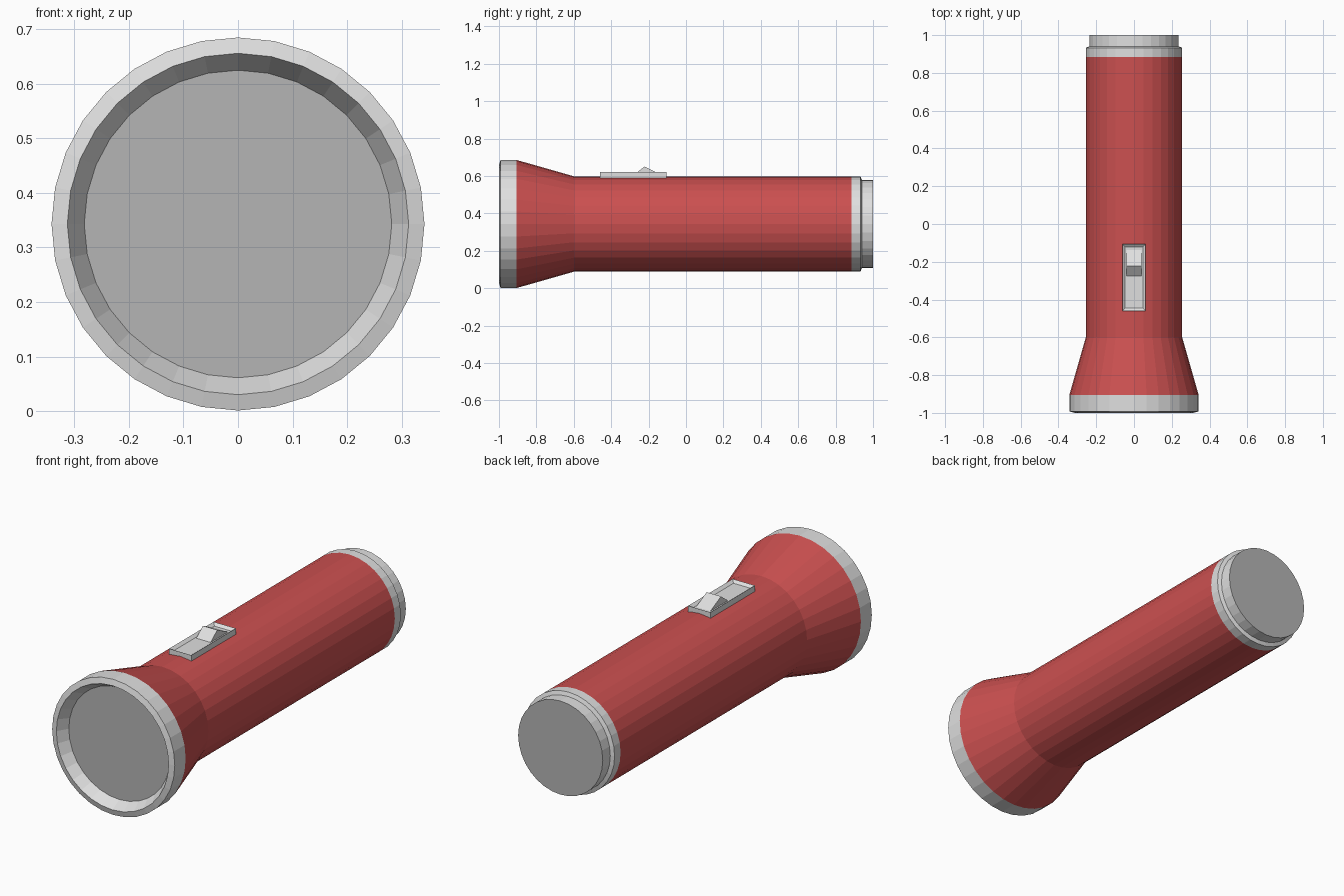
import bpy, bmesh, math

if "Cube" in bpy.data.objects:
    bpy.data.objects.remove(bpy.data.objects["Cube"])

SIDES = 32
ZC = 0.343          # height of the flashlight axis


def material(name, rgb):
    m = bpy.data.materials.new(name)
    m.diffuse_color = (*rgb, 1)
    m.use_nodes = True
    m.node_tree.nodes["Principled BSDF"].inputs["Base Color"].default_value = m.diffuse_color
    return m


RED = material("red", (0.60, 0.08, 0.08))
LIGHT = material("light grey", (0.74, 0.74, 0.74))
GREY = material("mid grey", (0.46, 0.46, 0.46))


def finish(name, bm, mats):
    me = bpy.data.meshes.new(name)
    bm.to_mesh(me)
    bm.free()
    for m in mats:
        me.materials.append(m)
    ob = bpy.data.objects.new(name, me)
    bpy.context.collection.objects.link(ob)
    return ob


def lathe(name, profile, mats, cap_start=False, cap_end=False):
    """Spin (y, radius) points round the y axis; caps use the last material."""
    bm = bmesh.new()
    rings = []
    for y, r in profile:
        rings.append([bm.verts.new((r * math.sin(t), y, ZC - r * math.cos(t)))
                      for t in (2 * math.pi * k / SIDES for k in range(SIDES))])
    for a, b in zip(rings, rings[1:]):
        for j in range(SIDES):
            k = (j + 1) % SIDES
            bm.faces.new((a[j], b[j], b[k], a[k]))
    if cap_start:
        bm.faces.new(rings[0]).material_index = len(mats) - 1
    if cap_end:
        bm.faces.new(rings[-1][::-1]).material_index = len(mats) - 1
    return finish(name, bm, mats)


# head ring with recessed lens
lathe("head_ring_and_lens",
      [(-0.945, 0.282), (-1.0, 0.313), (-0.992, 0.342), (-0.905, 0.342)],
      [LIGHT, GREY], cap_start=True)

# flared head and straight tube
lathe("body_tube", [(-0.905, 0.342), (-0.6, 0.255), (0.885, 0.255)], [RED])

# stepped tail cap
lathe("tail_cap",
      [(0.885, 0.255), (0.933, 0.255), (0.94, 0.236), (1.0, 0.236)],
      [LIGHT, GREY], cap_end=True)

# switch plate with a sunken tray
bm = bmesh.new()
bmesh.ops.create_cube(bm, size=1)
for v in bm.verts:
    v.co = (v.co.x * 0.124, -0.283 + v.co.y * 0.355, 0.605 + v.co.z * 0.03)
bm.normal_update()
top = max(bm.faces, key=lambda f: f.calc_center_median().z)
bmesh.ops.inset_region(bm, faces=[top], thickness=0.022)
for v in top.verts:
    v.co.z = 0.608
finish("switch_plate", bm, [LIGHT])

# wedge-shaped switch slider
bm = bmesh.new()
section = [(-0.277, 0.607), (-0.135, 0.607), (-0.222, 0.65)]
left, right = [[bm.verts.new((x, y, z)) for y, z in section] for x in (-0.04, 0.04)]
bm.faces.new(left)
bm.faces.new(right)
for i in range(3):
    j = (i + 1) % 3
    bm.faces.new((left[i], left[j], right[j], right[i]))
bmesh.ops.recalc_face_normals(bm, faces=bm.faces)
finish("switch_slider", bm, [LIGHT])
